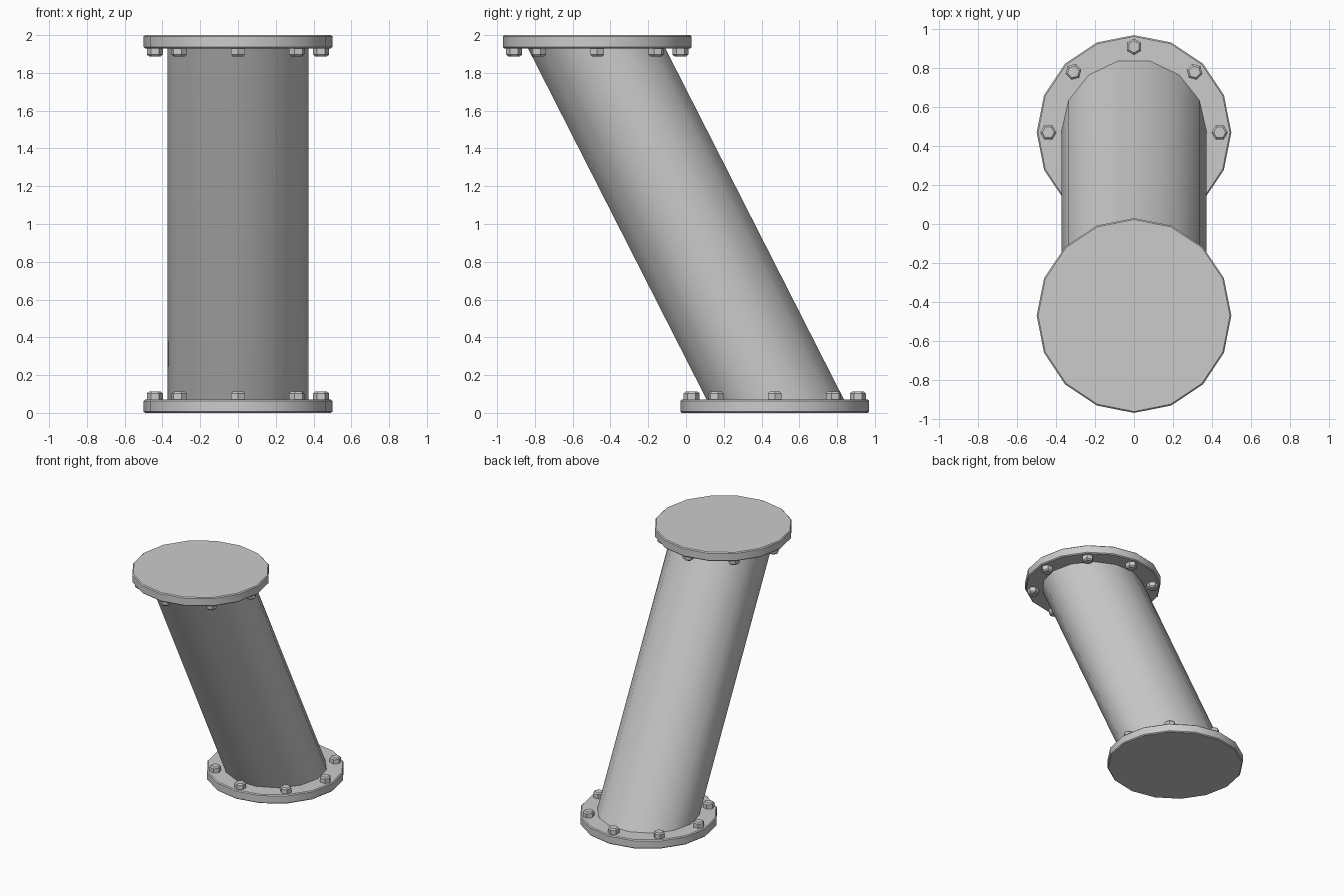
import bpy, bmesh
from math import pi, sin, cos

if "Cube" in bpy.data.objects:
    bpy.data.objects.remove(bpy.data.objects["Cube"])

OFF = 0.47    # flange centre offset in y
THICK = 0.07  # flange thickness


def loft(name, rings, sides, phase=0.0, bevel=0.0):
    """Skin a stack of rings (x, y, z, radius) into a closed solid."""
    bm = bmesh.new()
    loops = []
    for x, y, z, r in rings:
        loops.append([bm.verts.new((x + r * cos(phase + 2 * pi * i / sides),
                                    y + r * sin(phase + 2 * pi * i / sides), z))
                      for i in range(sides)])
    for a, b in zip(loops, loops[1:]):
        for i in range(sides):
            j = (i + 1) % sides
            bm.faces.new((a[i], a[j], b[j], b[i]))
    bm.faces.new(loops[0][::-1])
    bm.faces.new(loops[-1])
    bmesh.ops.recalc_face_normals(bm, faces=bm.faces)
    me = bpy.data.meshes.new(name)
    bm.to_mesh(me)
    bm.free()
    ob = bpy.data.objects.new(name, me)
    bpy.context.collection.objects.link(ob)
    if bevel:
        m = ob.modifiers.new("rim_bevel", 'BEVEL')
        m.width = bevel
        m.segments = 1
        m.limit_method = 'ANGLE'
        m.angle_limit = 1.0
    return ob


def smooth(ob, angle):
    bpy.ops.object.select_all(action='DESELECT')
    ob.select_set(True)
    bpy.context.view_layer.objects.active = ob
    bpy.ops.object.shade_smooth_by_angle(angle=angle)


# Slanted pipe, sheared so its ends stay horizontal
slope = 2 * (OFF + 0.003) / (2 - 2 * THICK)
z0, z1 = THICK - 0.02, 2 - THICK + 0.02
pipe = loft("pipe", [(0, (1 - z) * slope, z, 0.373) for z in (z0, z1)], 14)
smooth(pipe, 0.6)

# Flanges with bolts; the top end is the bottom end turned upside down
for end, s in (("bottom", 1), ("top", -1)):
    def zz(h):
        return h if s > 0 else 2 - h

    yc = s * OFF
    flange = loft(end + "_flange", [(0, yc, zz(0), 0.5), (0, yc, zz(THICK), 0.5)],
                  16, bevel=0.007)
    smooth(flange, 0.6)

    # Eight hex bolt heads with chamfered tops
    for k in range(8):
        a = k * pi / 4
        x, y = 0.44 * cos(a), yc + 0.44 * sin(a)
        loft(f"{end}_bolt_{k + 1}",
             [(x, y, zz(THICK - 0.01), 0.042), (x, y, zz(0.103), 0.042),
              (x, y, zz(0.113), 0.031)], 6, phase=a)
